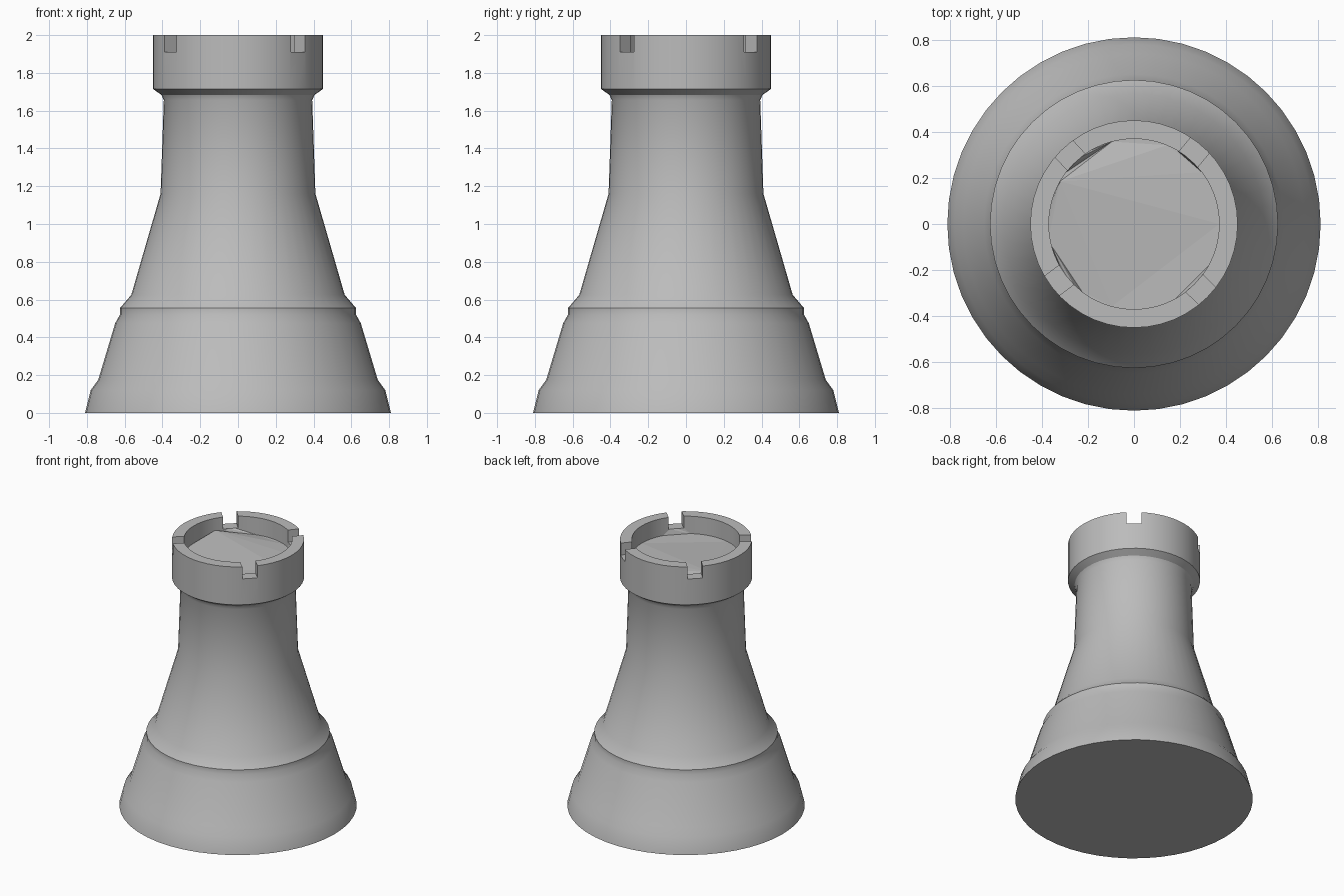
import bpy, bmesh
from math import radians, cos, sin
from mathutils import Matrix

cube = bpy.data.objects.get("Cube")
if cube:
    bpy.data.objects.remove(cube, do_unlink=True)

grey = bpy.data.materials.new("stone grey")
grey.use_nodes = True
grey.diffuse_color = (0.5, 0.5, 0.5, 1)
grey.node_tree.nodes["Principled BSDF"].inputs["Base Color"].default_value = (0.5, 0.5, 0.5, 1)

SIDES = 48
INNER = 0.37           # radius inside the crown
LOW, SILL = 1.87, 1.91  # floor and notch heights
NOTCHES = (50, 133, 217, 315.5)


def polar(r, deg, z):
    return (r * cos(radians(deg)), r * sin(radians(deg)), z)


def make_object(name, bm):
    mesh = bpy.data.meshes.new(name)
    bm.to_mesh(mesh)
    bm.free()
    mesh.materials.append(grey)
    ob = bpy.data.objects.new(name, mesh)
    bpy.context.collection.objects.link(ob)
    return ob


def lathe(name, profile):
    bm = bmesh.new()
    rings = [[bm.verts.new(polar(r, 360 * i / SIDES, z)) for i in range(SIDES)]
             for r, z in profile]
    for a, b in zip(rings, rings[1:]):
        for i in range(SIDES):
            j = (i + 1) % SIDES
            bm.faces.new((a[i], a[j], b[j], b[i]))
    bm.faces.new(rings[0][::-1])
    bm.faces.new(rings[-1])
    return make_object(name, bm)


# Tower body with flared base, collar and hollow crown
tower = lathe("tower_body", [
    (0.81, 0), (0.78, 0.12), (0.74, 0.175), (0.65, 0.475), (0.625, 0.52),
    (0.625, 0.555), (0.565, 0.625), (0.41, 1.16), (0.393, 1.655),
    (0.405, 1.683), (0.45, 1.715), (0.45, 2), (INNER, 2), (INNER, 1.84)])

# Four notches cut through the crown wall
bm = bmesh.new()
for deg in NOTCHES:
    place = (Matrix.Rotation(radians(deg), 4, 'Z')
             @ Matrix.Translation((0.42, 0, SILL + 0.15))
             @ Matrix.Diagonal((0.2, 0.105, 0.3, 1)))
    bmesh.ops.create_cube(bm, size=1, matrix=place)
cutter = make_object("notch_cutter", bm)
cutter.hide_render = True
cut = tower.modifiers.new("notches", 'BOOLEAN')
cut.operation = 'DIFFERENCE'
cut.solver = 'EXACT'
cut.object = cutter
bpy.context.view_layer.objects.active = tower
tower.select_set(True)
bpy.ops.object.modifier_apply(modifier=cut.name)
bpy.data.objects.remove(cutter, do_unlink=True)
bpy.ops.object.shade_smooth_by_angle(angle=radians(30))

# Faceted crown floor: a fan from one raised corner, lifted at the notch sills
corners = [150, 195, 232.5, 255, 300, 337.5, 360, 397.5, 427.5, 465]
bm = bmesh.new()
ring = {}
for i in range(SIDES):
    deg = 150 + 360 * i / SIDES
    near_notch = any(abs((deg - n + 180) % 360 - 180) < 9 for n in NOTCHES)
    z = SILL if near_notch or i == 0 else LOW
    ring[deg] = bm.verts.new(polar(INNER, deg, z))
ring[510] = ring[150]


def fan(points):
    for b, c in zip(points[1:], points[2:]):
        bm.faces.new((points[0], b, c))


core = [150, 255, 360, 397.5, 427.5, 465]
fan([ring[d] for d in core])
for a, b in zip(core, core[1:] + [510]):
    # Straight edges across each notch leave a steep sliver beside the wall
    stops = [d for d in corners + [510] if a <= d <= b]
    fan([ring[d] for d in stops])
    for s, e in zip(stops, stops[1:]):
        fan([ring[d] for d in sorted(ring) if s <= d <= e])
make_object("crown_floor", bm)
